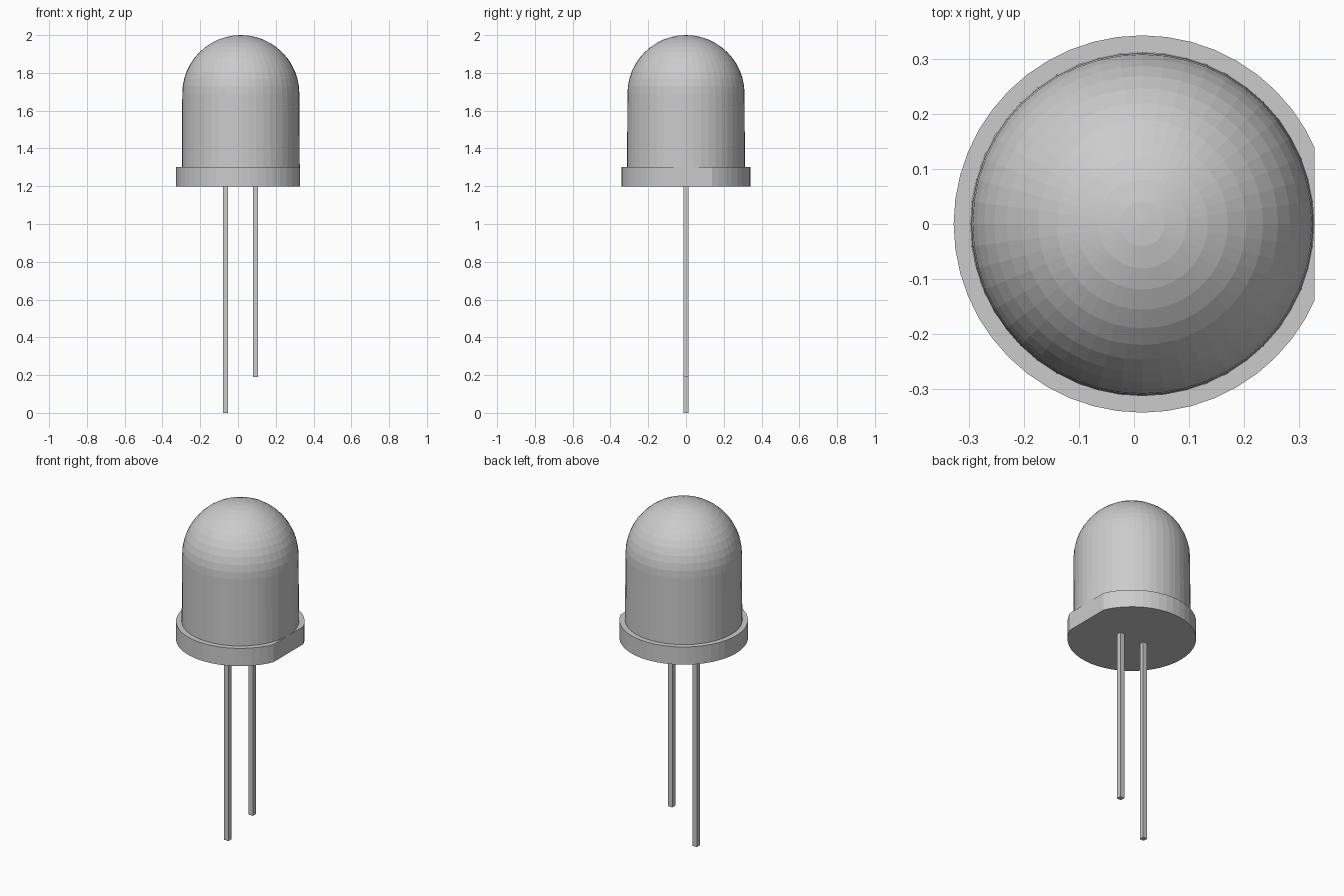
import bpy, bmesh, math
from mathutils import Matrix, Vector

if "Cube" in bpy.data.objects:
    bpy.data.objects.remove(bpy.data.objects["Cube"])

CX = 0.015      # axis of the round body
FLAT_X = 0.327  # flat side of the rim
SEGMENTS = 48


def finish(name, bm):
    bmesh.ops.recalc_face_normals(bm, faces=bm.faces)
    mesh = bpy.data.meshes.new(name)
    bm.to_mesh(mesh)
    bm.free()
    obj = bpy.data.objects.new(name, mesh)
    bpy.context.collection.objects.link(obj)
    return obj


# Lens: slightly tapered barrel with a hemispherical cap, spun round its axis
R, CAP_Z = 0.31, 1.69
profile = [(0, 1.30), (0.312, 1.30)]
profile += [(R * math.cos(a), CAP_Z + R * math.sin(a))
            for a in (math.radians(7.5 * i) for i in range(12))]
profile.append((0, CAP_Z + R))
bm = bmesh.new()
verts = [bm.verts.new((CX + r, 0, z)) for r, z in profile]
edges = [bm.edges.new(pair) for pair in zip(verts, verts[1:])]
bmesh.ops.spin(bm, geom=verts + edges, cent=(CX, 0, 0), axis=(0, 0, 1),
               angle=math.tau, steps=SEGMENTS, use_duplicate=False)
bmesh.ops.remove_doubles(bm, verts=bm.verts, dist=0.0005)
finish("lens_dome", bm)

# Rim: disc with one side cut flat
bm = bmesh.new()
bmesh.ops.create_cone(bm, cap_ends=True, segments=SEGMENTS, radius1=0.342,
                      radius2=0.342, depth=0.104,
                      matrix=Matrix.Translation((CX, 0, 1.25)))
bmesh.ops.bisect_plane(bm, geom=bm.verts[:] + bm.edges[:] + bm.faces[:],
                       plane_co=(FLAT_X, 0, 0), plane_no=(1, 0, 0),
                       clear_outer=True)
bmesh.ops.holes_fill(bm, edges=[e for e in bm.edges if e.is_boundary], sides=0)
finish("base_rim", bm)

# Wire legs: square pins of unequal length
for name, x, bottom in (("long_leg", -0.066, 0.0), ("short_leg", 0.093, 0.19)):
    top = 1.21
    bm = bmesh.new()
    bmesh.ops.create_cube(bm, size=1)
    bmesh.ops.scale(bm, verts=bm.verts, vec=(0.028, 0.028, top - bottom))
    bmesh.ops.translate(bm, verts=bm.verts,
                        vec=Vector((x, 0, (top + bottom) / 2)))
    finish(name, bm)
